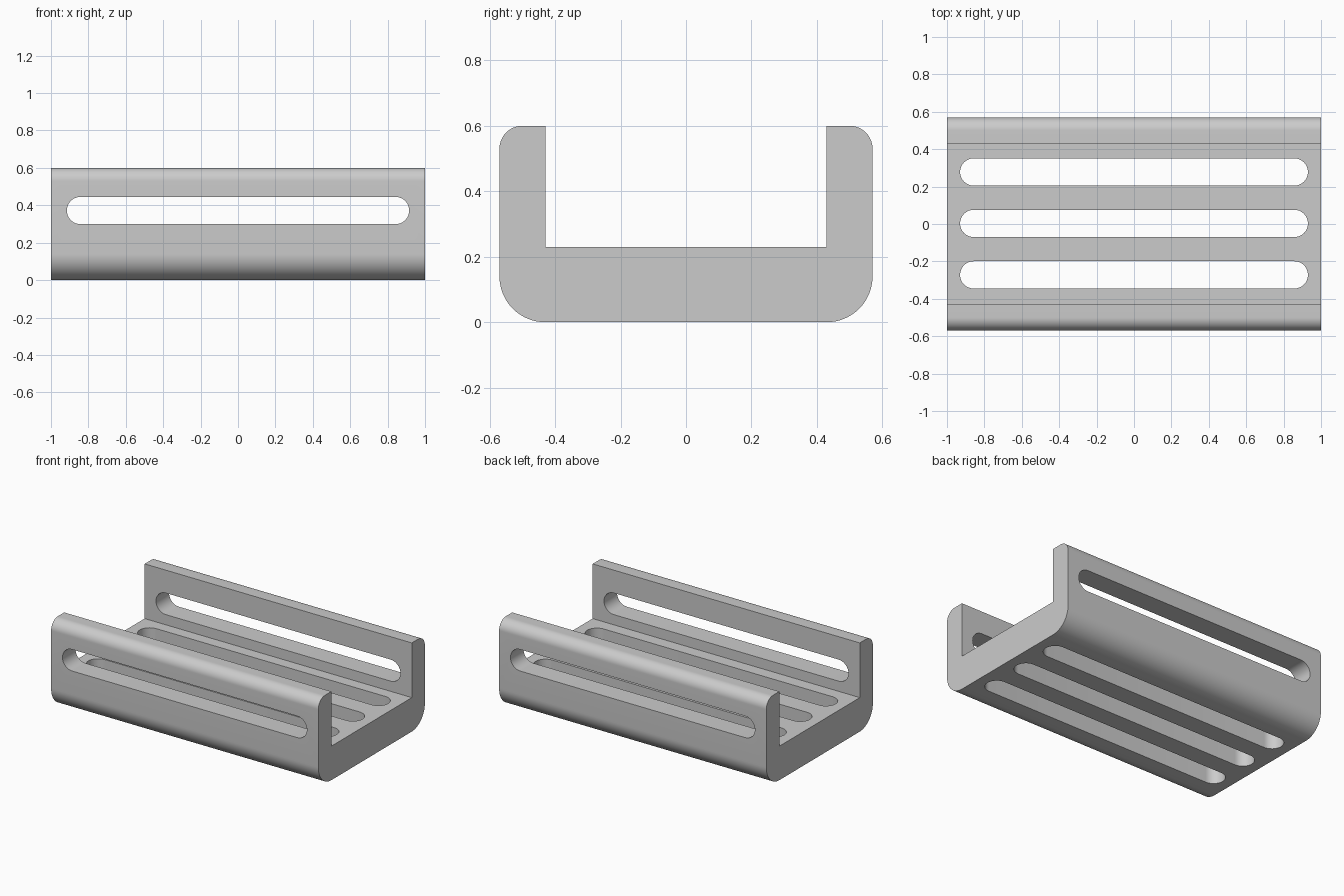
import bpy, bmesh
from math import pi, sin, cos
from mathutils import Vector

cube = bpy.data.objects.get("Cube")
if cube:
    bpy.data.objects.remove(cube, do_unlink=True)

HALF_LEN, HALF_WID, HEIGHT = 1.0, 0.57, 0.6
INNER, FLOOR = 0.43, 0.23
SLOT_R = 0.073

grey = bpy.data.materials.new("plain grey")
grey.use_nodes = True
grey.diffuse_color = (0.6, 0.6, 0.6, 1)
grey.node_tree.nodes["Principled BSDF"].inputs["Base Color"].default_value = grey.diffuse_color


def arc(cx, cy, r, start, end, steps=16):
    angles = [start + (end - start) * i / steps for i in range(steps + 1)]
    return [(cx + r * cos(a), cy + r * sin(a)) for a in angles]


def prism(bm, points, direction):
    """Extrude a closed loop of 3D points along a direction."""
    face = bm.faces.new([bm.verts.new(p) for p in points])
    new = bmesh.ops.extrude_face_region(bm, geom=[face])["geom"]
    verts = [g for g in new if isinstance(g, bmesh.types.BMVert)]
    bmesh.ops.translate(bm, vec=Vector(direction), verts=verts)


def finish(bm, name):
    bmesh.ops.recalc_face_normals(bm, faces=bm.faces[:])
    mesh = bpy.data.meshes.new(name)
    bm.to_mesh(mesh)
    bm.free()
    mesh.materials.append(grey)
    obj = bpy.data.objects.new(name, mesh)
    bpy.context.collection.objects.link(obj)
    return obj


# Channel body: half profile mirrored, then extruded lengthwise
BOTTOM_R, TOP_R = 0.14, 0.07
half = arc(HALF_WID - BOTTOM_R, BOTTOM_R, BOTTOM_R, -pi / 2, 0)
half += arc(HALF_WID - TOP_R, HEIGHT - TOP_R, TOP_R, 0, pi / 2)
half += [(INNER, HEIGHT), (INNER, FLOOR)]
profile = half + [(-y, z) for y, z in reversed(half)]
bm = bmesh.new()
prism(bm, [(-HALF_LEN, y, z) for y, z in profile], (2 * HALF_LEN, 0, 0))
body = finish(bm, "slotted_channel")


def slot_outline(half_length, centre):
    c = half_length - SLOT_R
    return (arc(c, centre, SLOT_R, -pi / 2, pi / 2)
            + arc(-c, centre, SLOT_R, pi / 2, 3 * pi / 2))


# Slot cutters: three through the floor, one through both walls
bm = bmesh.new()
for centre in (-0.272, 0.003, 0.278):
    prism(bm, [(x, y, -0.1) for x, y in slot_outline(0.93, centre)], (0, 0, 0.37))
prism(bm, [(x, -0.8, z) for x, z in slot_outline(0.915, 0.372)], (0, 1.6, 0))
cutter = finish(bm, "slot_cutter")
cutter.hide_render = True

# Cut the slots and shade
cut = body.modifiers.new("slots", "BOOLEAN")
cut.operation = "DIFFERENCE"
cut.solver = "EXACT"
cut.object = cutter
bpy.ops.object.select_all(action="DESELECT")
bpy.context.view_layer.objects.active = body
body.select_set(True)
bpy.ops.object.modifier_apply(modifier=cut.name)
bpy.data.objects.remove(cutter, do_unlink=True)
bpy.ops.object.shade_smooth_by_angle()
